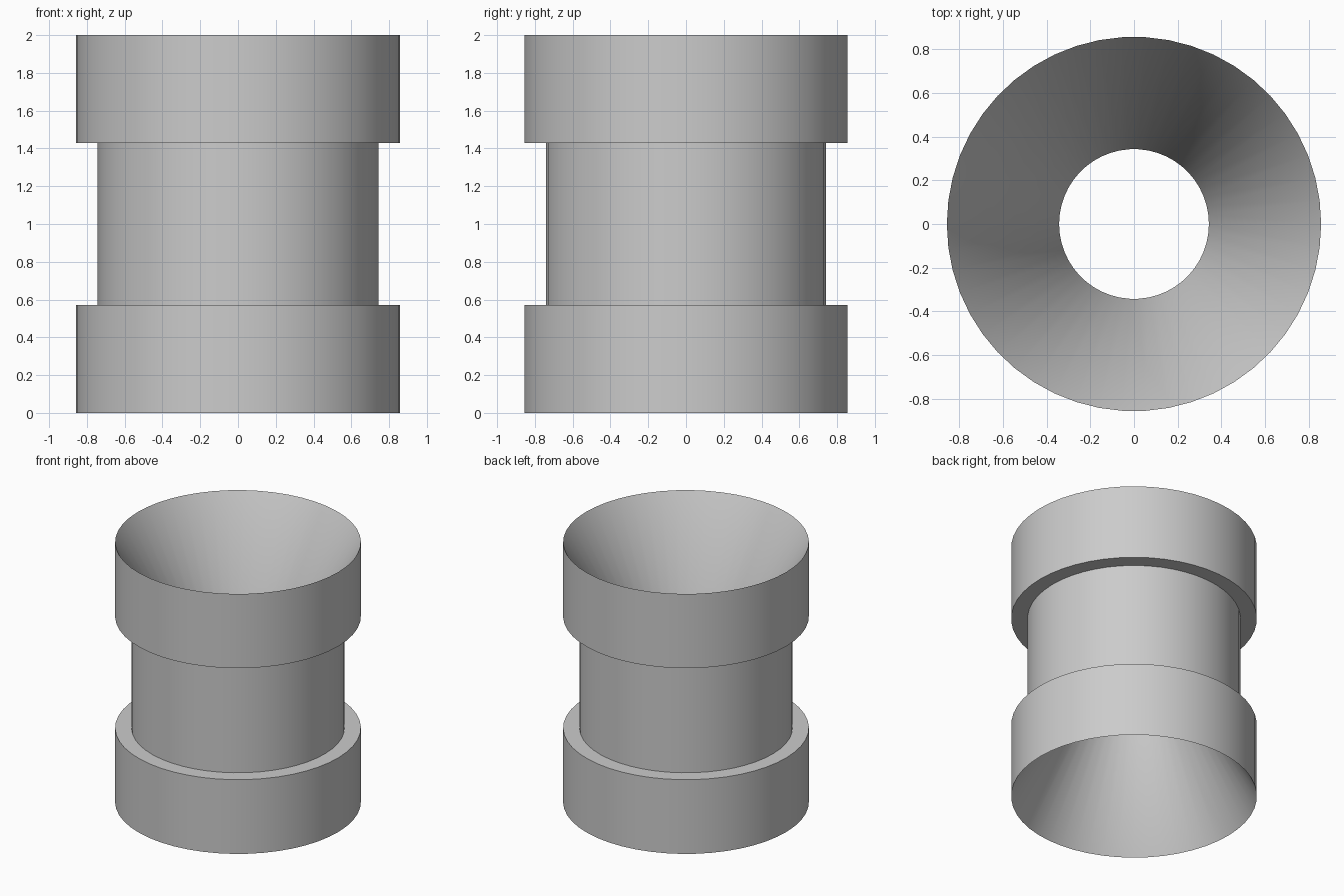
import bpy, bmesh, math

cube = bpy.data.objects.get("Cube")
if cube:
    bpy.data.objects.remove(cube, do_unlink=True)

SIDES = 50
HEIGHT = 2.0
FLANGE_R, BARREL_R, THROAT_R = 0.857, 0.743, 0.343
FLANGE_H = 0.571
BORE_HALF = 0.1

grey = bpy.data.materials.new("plain_grey")
grey.use_nodes = True
colour = (0.6, 0.6, 0.6, 1.0)
grey.diffuse_color = colour
grey.node_tree.nodes["Principled BSDF"].inputs["Base Color"].default_value = colour

# Closed half-section: outer spool steps, then two funnels joined by a short bore
profile = [
    (FLANGE_R, 0), (FLANGE_R, FLANGE_H),
    (BARREL_R, FLANGE_H), (BARREL_R, HEIGHT - FLANGE_H),
    (FLANGE_R, HEIGHT - FLANGE_H), (FLANGE_R, HEIGHT),
    (THROAT_R, HEIGHT / 2 + BORE_HALF), (THROAT_R, HEIGHT / 2 - BORE_HALF),
]

# Lathe the section around z
bm = bmesh.new()
verts = [bm.verts.new((r, 0, z)) for r, z in profile]
edges = [bm.edges.new((verts[i - 1], verts[i])) for i in range(len(verts))]
bmesh.ops.spin(bm, geom=verts + edges, cent=(0, 0, 0), axis=(0, 0, 1),
               angle=math.tau, steps=SIDES, use_merge=True)
bmesh.ops.remove_doubles(bm, verts=bm.verts, dist=0.0001)
bmesh.ops.recalc_face_normals(bm, faces=bm.faces)

mesh = bpy.data.meshes.new("flared_spool")
bm.to_mesh(mesh)
bm.free()
mesh.materials.append(grey)
spool = bpy.data.objects.new("flared_spool", mesh)
bpy.context.collection.objects.link(spool)

# Smooth round walls and funnel-to-bore joints, sharp rims
bpy.context.view_layer.objects.active = spool
spool.select_set(True)
bpy.ops.object.shade_smooth_by_angle(angle=math.radians(35))
